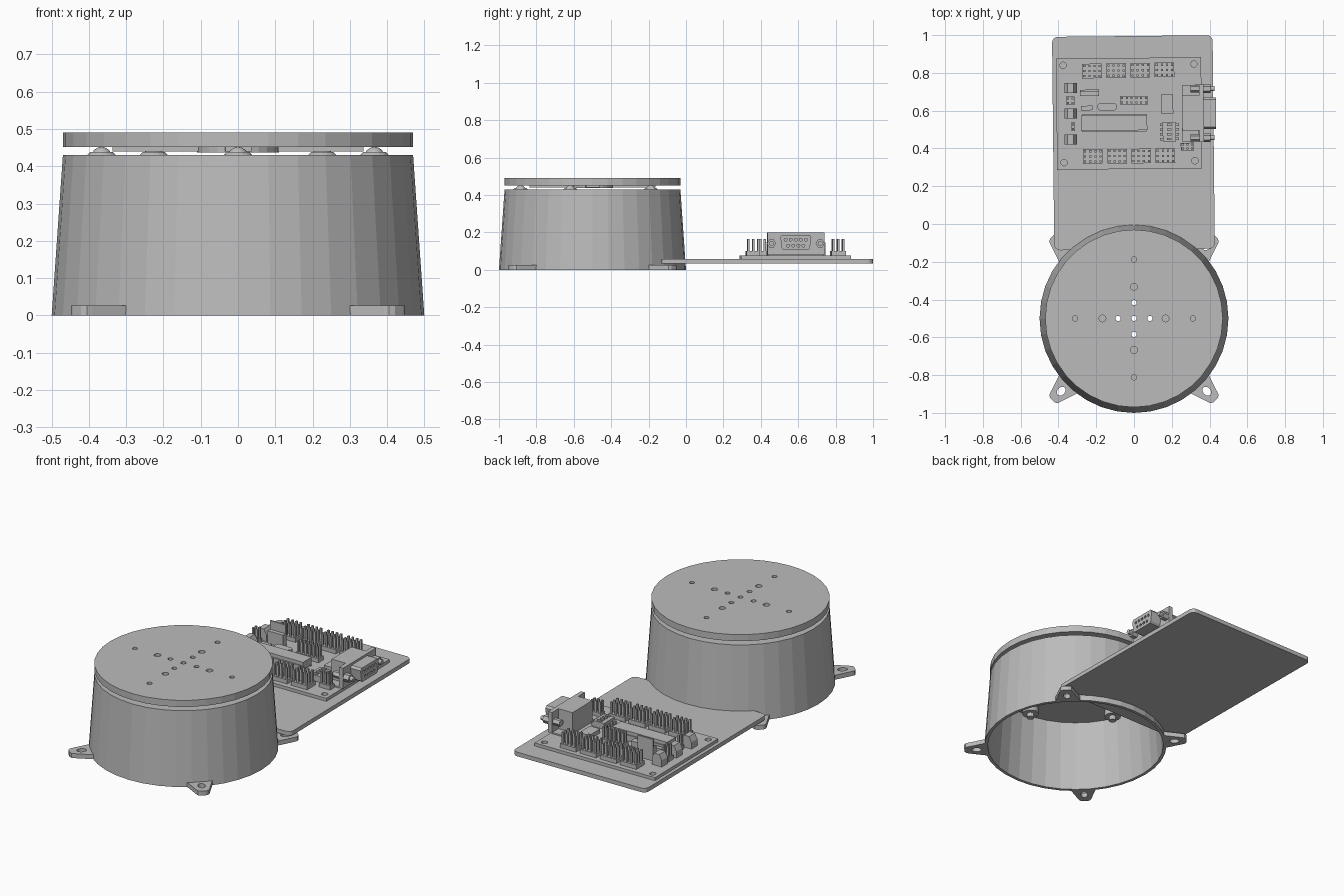
import bpy, bmesh, math
from mathutils import Matrix, Vector

if "Cube" in bpy.data.objects:
    bpy.data.objects.remove(bpy.data.objects["Cube"])

grey = bpy.data.materials.new("plain grey")
grey.use_nodes = True
colour = (0.5, 0.5, 0.5, 1)
grey.diffuse_color = colour
grey.node_tree.nodes["Principled BSDF"].inputs["Base Color"].default_value = colour

CY = -0.5        # turntable centre on y
PCB_TOP = 0.076
TILT = Matrix.Rotation(math.radians(0.6), 4, 'Z')


def finish(name, bm):
    bmesh.ops.recalc_face_normals(bm, faces=bm.faces)
    me = bpy.data.meshes.new(name)
    bm.to_mesh(me)
    bm.free()
    me.materials.append(grey)
    ob = bpy.data.objects.new(name, me)
    bpy.context.collection.objects.link(ob)
    return ob


def add_box(bm, x, y, w, d, z0, z1):
    m = Matrix.Translation((x, y, (z0 + z1) / 2)) @ TILT @ Matrix.Diagonal((w, d, z1 - z0, 1))
    bmesh.ops.create_cube(bm, size=1, matrix=m)


def add_cone(bm, x, y, r0, r1, z0, z1, n=36):
    bmesh.ops.create_cone(bm, cap_ends=True, segments=n, radius1=r0, radius2=r1,
                          depth=z1 - z0, matrix=Matrix.Translation((x, y, (z0 + z1) / 2)))


def box(name, *dims):
    bm = bmesh.new()
    add_box(bm, *dims)
    return finish(name, bm)


def cone(name, *dims):
    bm = bmesh.new()
    add_cone(bm, *dims)
    return finish(name, bm)


def prism(name, pts, depth):
    """Extrude a closed outline along the vector depth."""
    bm = bmesh.new()
    face = bm.faces.new([bm.verts.new(p) for p in pts])
    ext = bmesh.ops.extrude_face_region(bm, geom=[face])
    bmesh.ops.translate(bm, vec=depth, verts=[v for v in ext["geom"] if isinstance(v, bmesh.types.BMVert)])
    return finish(name, bm)


def bake(ob):
    dg = bpy.context.evaluated_depsgraph_get()
    me = bpy.data.meshes.new_from_object(ob.evaluated_get(dg))
    ob.modifiers.clear()
    ob.data = me


def cut(ob, cutter, keep=False):
    mod = ob.modifiers.new("cut", 'BOOLEAN')
    mod.operation, mod.solver, mod.object = 'DIFFERENCE', 'EXACT', cutter
    bake(ob)
    if not keep:
        bpy.data.objects.remove(cutter)


def holes(spots, z0, z1, n=16):
    bm = bmesh.new()
    for x, y, r in spots:
        add_cone(bm, x, y, r, r, z0, z1, n)
    ob = finish("hole_cutter", bm)
    ob.hide_render = True
    return ob


def rounded_plate(name, x, y, w, d, z0, z1, r):
    ob = box(name, x, y, w, d, z0, z1)
    bm = bmesh.new()
    bm.from_mesh(ob.data)
    up = [e for e in bm.edges if abs(e.verts[0].co.z - e.verts[1].co.z) > 0.001]
    bmesh.ops.bevel(bm, geom=up, offset=r, segments=4, profile=0.5, affect='EDGES')
    bm.to_mesh(ob.data)
    bm.free()
    return ob


# Hollow tapered housing, open below, with a pierced deck
housing = cone("housing", 0, CY, 0.5, 0.47, 0, 0.43)
cut(housing, cone("inner_cutter", 0, CY, 0.483, 0.453, -0.01, 0.405))
cut(housing, holes([(0, CY, 0.11)], 0.39, 0.45, 24))

# Mounting tabs with slotted holes
half = [(0.485, 0.07), (0.59, 0.036), (0.604, 0.03), (0.612, 0.016)]
for i in range(4):
    turn = Matrix.Translation((0, CY, 0)) @ Matrix.Rotation(math.radians(45 + 90 * i), 4, 'Z')
    outline = half + [(x, -y) for x, y in reversed(half)]
    tab = prism("mounting_tab", [turn @ Vector((x, y, 0)) for x, y in outline], Vector((0, 0, 0.026)))
    slot = holes([(0, 0, 0.02)], -0.1, 0.1)
    slot.data.transform(turn @ Matrix.Translation((0.545, 0, 0)) @ Matrix.Diagonal((1.35, 1, 1, 1)))
    cut(tab, slot)

# Ball casters under the turntable
for i in range(5):
    a = math.radians(-90 + 72 * i)
    x, y = 0.385 * math.cos(a), CY + 0.385 * math.sin(a)
    bm = bmesh.new()
    bmesh.ops.create_uvsphere(bm, u_segments=16, v_segments=8, radius=0.028,
                              matrix=Matrix.Translation((x, y, 0.424)))
    ball = finish("caster_ball", bm)
    for p in ball.data.polygons:
        p.use_smooth = True
    cone("caster_collar", x, y, 0.04, 0.03, 0.428, 0.438, 16)
    cone("caster_barrel", x, y, 0.045, 0.045, 0.37, 0.41, 16)
    cone("caster_tip", x, y, 0.02, 0.02, 0.345, 0.375, 12)

# Turntable disc and cross-shaped horn with drilled holes
arms = [(1, 0), (-1, 0), (0, 1), (0, -1)]
through = [(0, CY, 0.014)] + [(a * 0.084, CY + b * 0.084, 0.014) for a, b in arms]
outer = [(a * d, CY + b * d, r) for a, b in arms for d, r in ((0.167, 0.018), (0.312, 0.014))]
disc = cone("turntable_disc", 0, CY, 0.47, 0.47, 0.452, 0.49)
cut(disc, holes(through + outer, 0.4, 0.6))
horn_hub = cone("horn_hub", 0, CY, 0.11, 0.11, 0.437, 0.453, 24)
cut(horn_hub, holes(through, 0.4, 0.6))
for a, b in arms:
    box("horn_arm", a * 0.222, CY + b * 0.222, 0.23 if a else 0.07, 0.23 if b else 0.07, 0.44, 0.453)

# Base plate and circuit board
rounded_plate("base_plate", -0.003, 0.43, 0.85, 1.13, 0.034, 0.058, 0.03)
board = box("circuit_board", -0.026, 0.585, 0.768, 0.588, 0.058, PCB_TOP)
corners = [(-0.375, 0.84), (0.317, 0.847), (0.323, 0.335), (-0.37, 0.325)]
cut(board, holes([(x, y, 0.017) for x, y in corners], 0.059, 0.1))


# Pin headers: a low block with a grid of posts
def header(x, y, nx, ny, pitch_x=0.027, pitch_y=0.027):
    bm = bmesh.new()
    add_box(bm, x, y, nx * pitch_x - 0.004, ny * pitch_y - 0.004, PCB_TOP - 0.002, 0.1)
    for i in range(nx):
        for j in range(ny):
            add_box(bm, x + (i - (nx - 1) / 2) * pitch_x, y + (j - (ny - 1) / 2) * pitch_y,
                    0.011, 0.011, 0.099, 0.165)
    finish("pin_header", bm)


for i in range(4):
    header(-0.223 + 0.128 * i, 0.81 + 0.002 * i, 4, 3)
    header(-0.218 + 0.128 * i, 0.358 + 0.001 * i, 4, 3)
header(0, 0.655, 6, 2, 0.025, 0.025)
header(-0.338, 0.652, 2, 2, 0.024, 0.024)
header(-0.322, 0.515, 1, 2, 0.024, 0.024)
header(0.283, 0.41, 3, 2, 0.025, 0.022)

# Gabled power connectors
for y in (0.72, 0.585, 0.447):
    profile = [(0, PCB_TOP), (0.064, PCB_TOP), (0.064, 0.115), (0.048, 0.145), (0.016, 0.145), (0, 0.115)]
    prism("power_connector", [(-0.367 + x, y - 0.027, z) for x, z in profile], Vector((0, 0.054, 0)))

# Chips and other board parts
box("main_chip", -0.105, 0.535, 0.35, 0.08, 0.086, 0.13)
for side in (-1, 1):
    box("chip_legs", -0.105, 0.535 + side * 0.042, 0.34, 0.008, PCB_TOP, 0.11)
box("regulator", -0.235, 0.69, 0.1, 0.024, PCB_TOP, 0.15)
box("regulator_fin", -0.235, 0.706, 0.1, 0.01, PCB_TOP, 0.2)
box("capacitor", -0.25, 0.614, 0.06, 0.024, PCB_TOP, 0.11)
rounded_plate("crystal", -0.142, 0.62, 0.105, 0.038, PCB_TOP, 0.115, 0.0185)
rounded_plate("crystal_rim", -0.142, 0.62, 0.112, 0.045, PCB_TOP, 0.082, 0.022)
box("interface_chip", 0.175, 0.635, 0.065, 0.1, PCB_TOP, 0.1)
box("switch_block", 0.187, 0.487, 0.07, 0.1, PCB_TOP, 0.11)
for i in range(4):
    box("switch_legs", 0.187, 0.45 + 0.025 * i, 0.1, 0.013, PCB_TOP, 0.095)
    box("switch_lever", 0.187, 0.45 + 0.025 * i, 0.025, 0.012, 0.11, 0.118)

# Serial socket facing the side
SY, SZ = 0.587, 0.145
box("socket_body", 0.3, SY, 0.09, 0.185, PCB_TOP, 0.2)
box("socket_flange", 0.357, SY, 0.025, 0.305, 0.08, 0.2)


def side_cylinder(name, x0, x1, y, z, r, n):
    bm = bmesh.new()
    m = Matrix.Translation(((x0 + x1) / 2, y, z)) @ Matrix.Rotation(math.pi / 2, 4, 'Y')
    bmesh.ops.create_cone(bm, cap_ends=True, segments=n, radius1=r, radius2=r, depth=x1 - x0, matrix=m)
    return finish(name, bm)


shell = [(-0.066, -0.04), (0.066, -0.04), (0.075, -0.03), (0.083, 0.03), (0.073, 0.042),
         (-0.073, 0.042), (-0.083, 0.03), (-0.075, -0.03)]
socket = prism("socket_shell", [(0.365, SY + y, SZ + z) for y, z in shell], Vector((0.07, 0, 0)))
for count, z in ((5, 0.016), (4, -0.016)):
    for i in range(count):
        y = SY + (i - (count - 1) / 2) * 0.027
        cut(socket, side_cylinder("pin_cutter", 0.415, 0.45, y, SZ + z, 0.008, 10))
for side in (-1, 1):
    y = SY + side * 0.13
    side_cylinder("socket_nut", 0.365, 0.405, y, SZ - 0.004, 0.024, 6)
    side_cylinder("socket_screw", 0.4, 0.425, y, SZ - 0.004, 0.013, 12)
    box("socket_bracket", 0.3, SY + side * 0.115, 0.09, 0.07, PCB_TOP, 0.084)
    side_cylinder("bracket_nut", 0.3, 0.35, y, SZ - 0.004, 0.02, 6)
